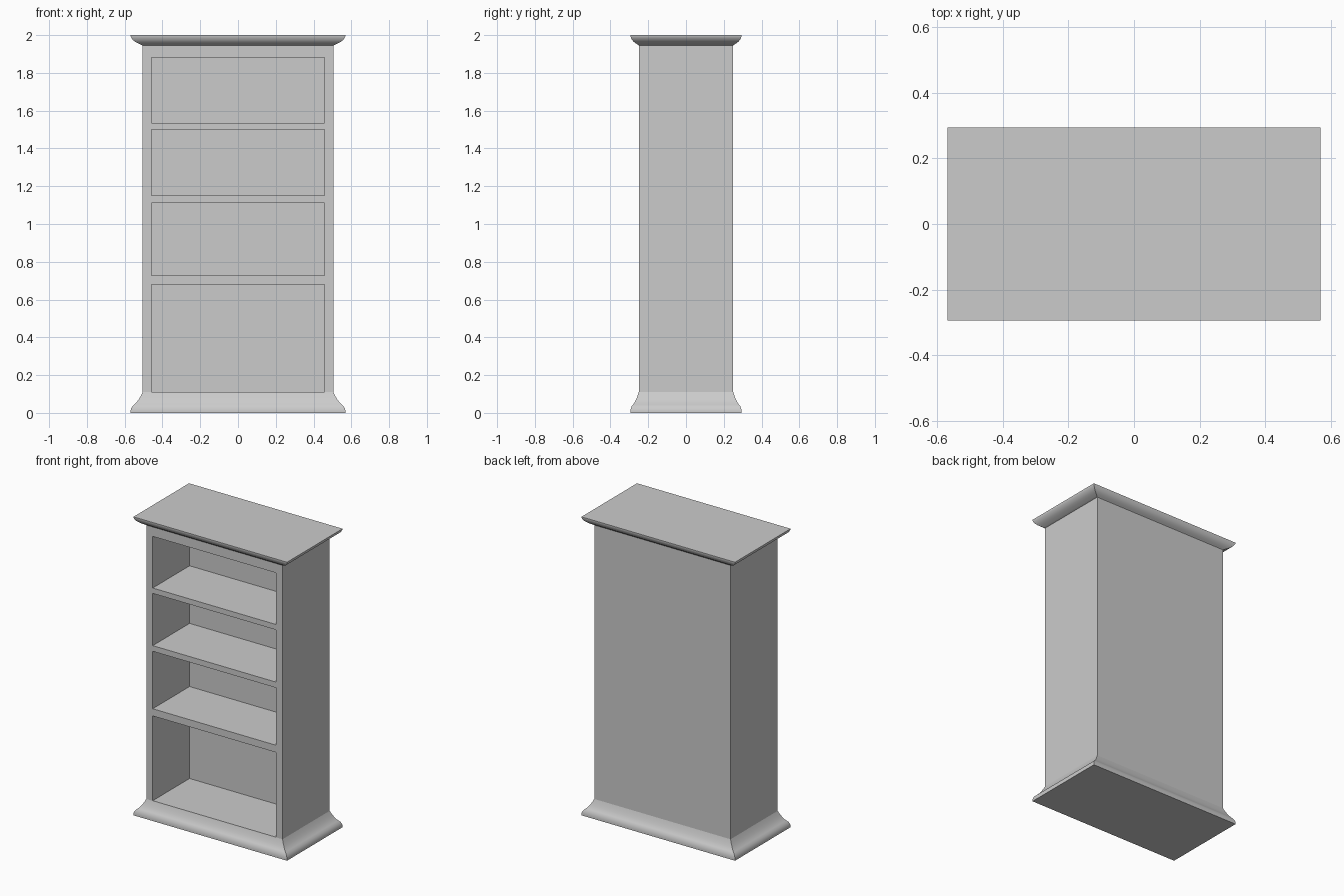
import bpy, bmesh
from mathutils import Vector, Matrix
from math import radians

if "Cube" in bpy.data.objects:
    bpy.data.objects.remove(bpy.data.objects["Cube"])

HX, HY = 0.505, 0.25        # carcass half width and half depth
OX, OY = 0.064, 0.044       # moulding overhang in x and y


def finish(bm, name):
    bmesh.ops.recalc_face_normals(bm, faces=bm.faces)
    mesh = bpy.data.meshes.new(name)
    bm.to_mesh(mesh)
    bm.free()
    ob = bpy.data.objects.new(name, mesh)
    bpy.context.collection.objects.link(ob)
    return ob


def add_box(bm, lo, hi):
    lo, hi = Vector(lo), Vector(hi)
    m = Matrix.Translation((lo + hi) / 2) @ Matrix.Diagonal((*(hi - lo), 1))
    bmesh.ops.create_cube(bm, size=1, matrix=m)


def moulding(name, profile):
    """Mitred rectangular moulding; profile rows are (z, share of overhang)."""
    bm = bmesh.new()
    rings = []
    for z, t in profile:
        x, y = HX + OX * t, HY + OY * t
        rings.append([bm.verts.new((sx * x, sy * y, z))
                      for sx, sy in ((-1, -1), (1, -1), (1, 1), (-1, 1))])
    for a, b in zip(rings, rings[1:]):
        for i in range(4):
            j = (i + 1) % 4
            bm.faces.new((a[i], a[j], b[j], b[i]))
    bm.faces.new(rings[0])
    bm.faces.new(rings[-1])
    ob = finish(bm, name)
    bpy.ops.object.select_all(action='DESELECT')
    ob.select_set(True)
    bpy.context.view_layer.objects.active = ob
    bpy.ops.object.shade_smooth_by_angle(angle=radians(35))
    return ob


# Carcass with four open compartments
bm = bmesh.new()
add_box(bm, (-HX, -HY, 0.09), (HX, HY, 1.96))
carcass = finish(bm, "carcass")

bm = bmesh.new()
for z0, z1 in ((0.111, 0.679), (0.727, 1.112), (1.15, 1.5), (1.536, 1.882)):
    add_box(bm, (-0.457, -0.4, z0), (0.457, 0.14, z1))
cutter = finish(bm, "compartment_cutter")
cutter.hide_render = True

mod = carcass.modifiers.new("compartments", 'BOOLEAN')
mod.object = cutter
mod.operation = 'DIFFERENCE'
mod.solver = 'EXACT'
bpy.context.view_layer.objects.active = carcass
bpy.ops.object.modifier_apply(modifier=mod.name)
bpy.data.objects.remove(cutter)

# Flared base moulding
moulding("base_moulding", [(0, 1), (0.012, 1), (0.024, 0.95), (0.036, 0.84),
                           (0.046, 0.66), (0.056, 0.5), (0.07, 0.34),
                           (0.086, 0.18), (0.11, 0)])

# Crown moulding and top
moulding("crown_moulding", [(1.945, 0), (1.951, 0.18), (1.957, 0.4),
                            (1.965, 0.62), (1.974, 0.8), (1.985, 0.93),
                            (1.995, 1), (2.0, 1)])
